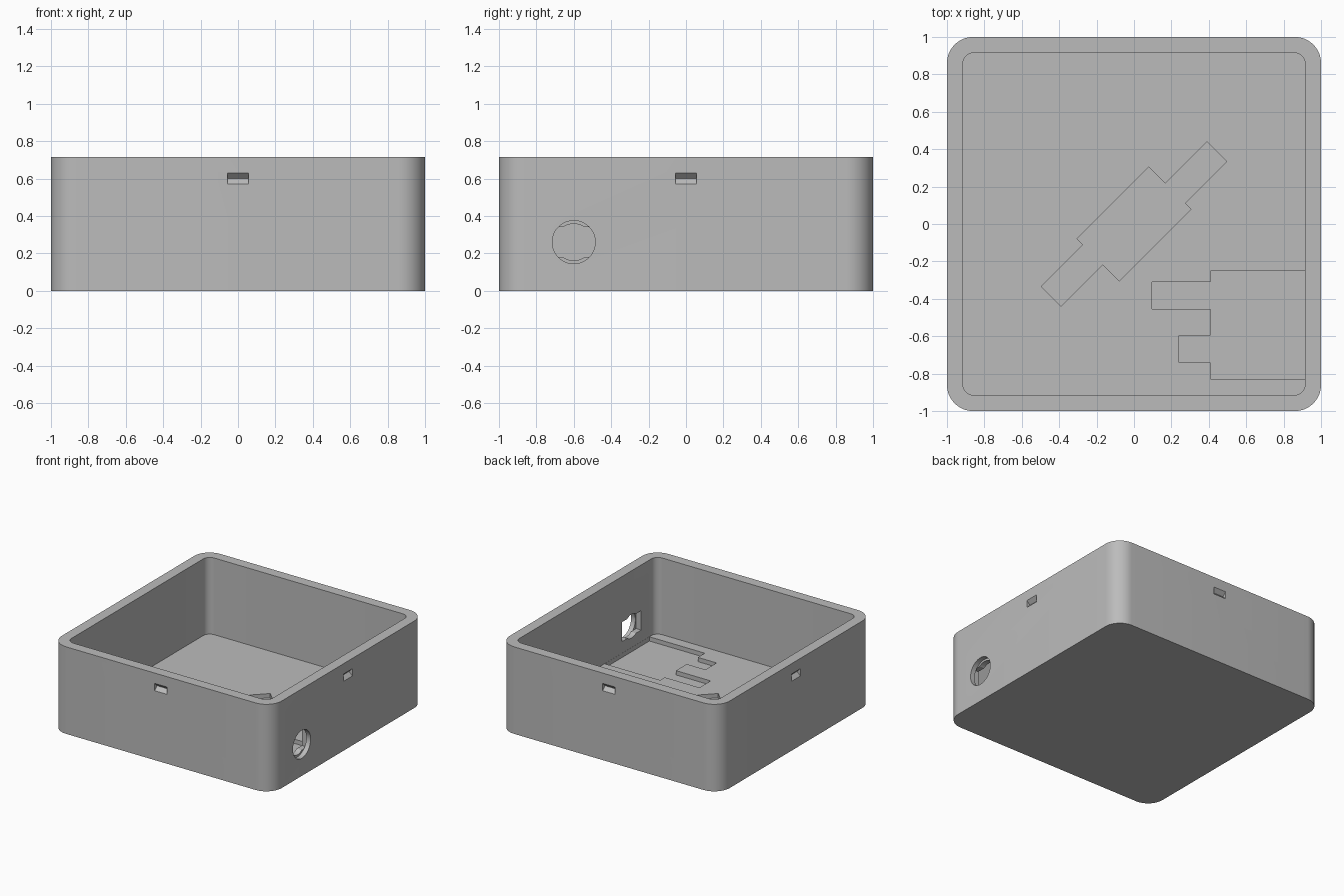
import bpy, bmesh, math
from mathutils import Vector, Matrix

cube = bpy.data.objects.get("Cube")
if cube:
    bpy.data.objects.remove(cube, do_unlink=True)

HEIGHT, FLOOR, INNER = 0.715, 0.085, 0.915
RECESS = 0.05  # level of the floor recesses

grey = bpy.data.materials.new("plain grey")
grey.use_nodes = True
grey.diffuse_color = (0.5, 0.5, 0.5, 1)
grey.node_tree.nodes["Principled BSDF"].inputs["Base Color"].default_value = (0.5, 0.5, 0.5, 1)


def prism(name, outline, low, high, matrix=Matrix()):
    """Extrude a flat outline from low to high, then place it."""
    bm = bmesh.new()
    face = bm.faces.new([bm.verts.new((x, y, low)) for x, y in outline])
    top = bmesh.ops.extrude_face_region(bm, geom=[face])["geom"]
    bmesh.ops.translate(bm, vec=(0, 0, high - low),
                        verts=[v for v in top if isinstance(v, bmesh.types.BMVert)])
    bmesh.ops.recalc_face_normals(bm, faces=bm.faces)
    bm.transform(matrix)
    mesh = bpy.data.meshes.new(name)
    bm.to_mesh(mesh)
    bm.free()
    mesh.materials.append(grey)
    obj = bpy.data.objects.new(name, mesh)
    bpy.context.collection.objects.link(obj)
    return obj


def rounded_square(half, radius, steps=12):
    points = []
    for corner in range(4):
        mid = math.pi / 4 + corner * math.pi / 2
        centre = Vector((math.cos(mid), math.sin(mid))) * (half - radius) * math.sqrt(2)
        for i in range(steps + 1):
            a = corner * math.pi / 2 + i / steps * math.pi / 2
            points.append(centre + Vector((math.cos(a), math.sin(a))) * radius)
    return points


def rect(x0, x1, y0, y1):
    return [(x0, y0), (x1, y0), (x1, y1), (x0, y1)]


def circle(radius, count=48):
    return [(radius * math.cos(2 * math.pi * i / count),
             radius * math.sin(2 * math.pi * i / count)) for i in range(count)]


def carve(target, cutter):
    cutter.hide_render = True
    mod = target.modifiers.new("cut", "BOOLEAN")
    mod.operation, mod.solver, mod.object = "DIFFERENCE", "EXACT", cutter
    bpy.context.view_layer.objects.active = target
    bpy.ops.object.modifier_apply(modifier=mod.name)
    bpy.data.objects.remove(cutter, do_unlink=True)


# Open box with rounded corners
box = prism("open_box", rounded_square(1, 0.14), 0, HEIGHT)
carve(box, prism("cavity", rounded_square(INNER, 0.06), FLOOR, HEIGHT + 0.1))

# Diagonal floor recess: a wide middle with two offset arms
half_arm = [(0.272, -0.16), (0.272, -0.115), (0.587, -0.115),
            (0.587, 0.035), (0.272, 0.035), (0.272, 0.16)]
diagonal = half_arm + [(-u, -v) for u, v in half_arm]
carve(box, prism("diagonal_recess", diagonal, RECESS, FLOOR + 0.05,
                 Matrix.Rotation(math.pi / 4, 4, "Z")))

# Side floor recess with two fingers, running to the left wall
edge = INNER - 0.001
side = [(edge, -0.83), (0.41, -0.83), (0.41, -0.74), (0.24, -0.74), (0.24, -0.595),
        (0.41, -0.595), (0.41, -0.455), (0.095, -0.455), (0.095, -0.31),
        (0.41, -0.31), (0.41, -0.25), (edge, -0.25)]
carve(box, prism("side_recess", side, RECESS, FLOOR + 0.05))

# Round socket in the left wall, stepped, with a rectangular pocket inside
port = Matrix.Translation((0, -0.6, 0.26)) @ Matrix(
    ((0, 0, 1, 0), (1, 0, 0, 0), (0, 1, 0, 0), (0, 0, 0, 1)))
carve(box, prism("socket_bore", circle(0.115), 0.96, 1.1, port))
carve(box, prism("socket_hole", circle(0.098), 0.85, 1.05, port))
carve(box, prism("socket_pocket", rect(-0.125, 0.125, -0.08, 0.08), 0.85, 0.961, port))

# V-shaped catch notch in the middle of every side
notch = [(1.03, 0.54), (1.03, 0.66), (0.97, 0.6)]
stand = Matrix.Rotation(math.pi / 2, 4, "X")
for turn in range(4):
    carve(box, prism("catch_notch", notch, -0.057, 0.057,
                     Matrix.Rotation(turn * math.pi / 2, 4, "Z") @ stand))

# Smooth corners, crisp edges
bpy.ops.object.select_all(action="DESELECT")
box.select_set(True)
bpy.context.view_layer.objects.active = box
bpy.ops.object.shade_smooth_by_angle(angle=math.radians(30))
